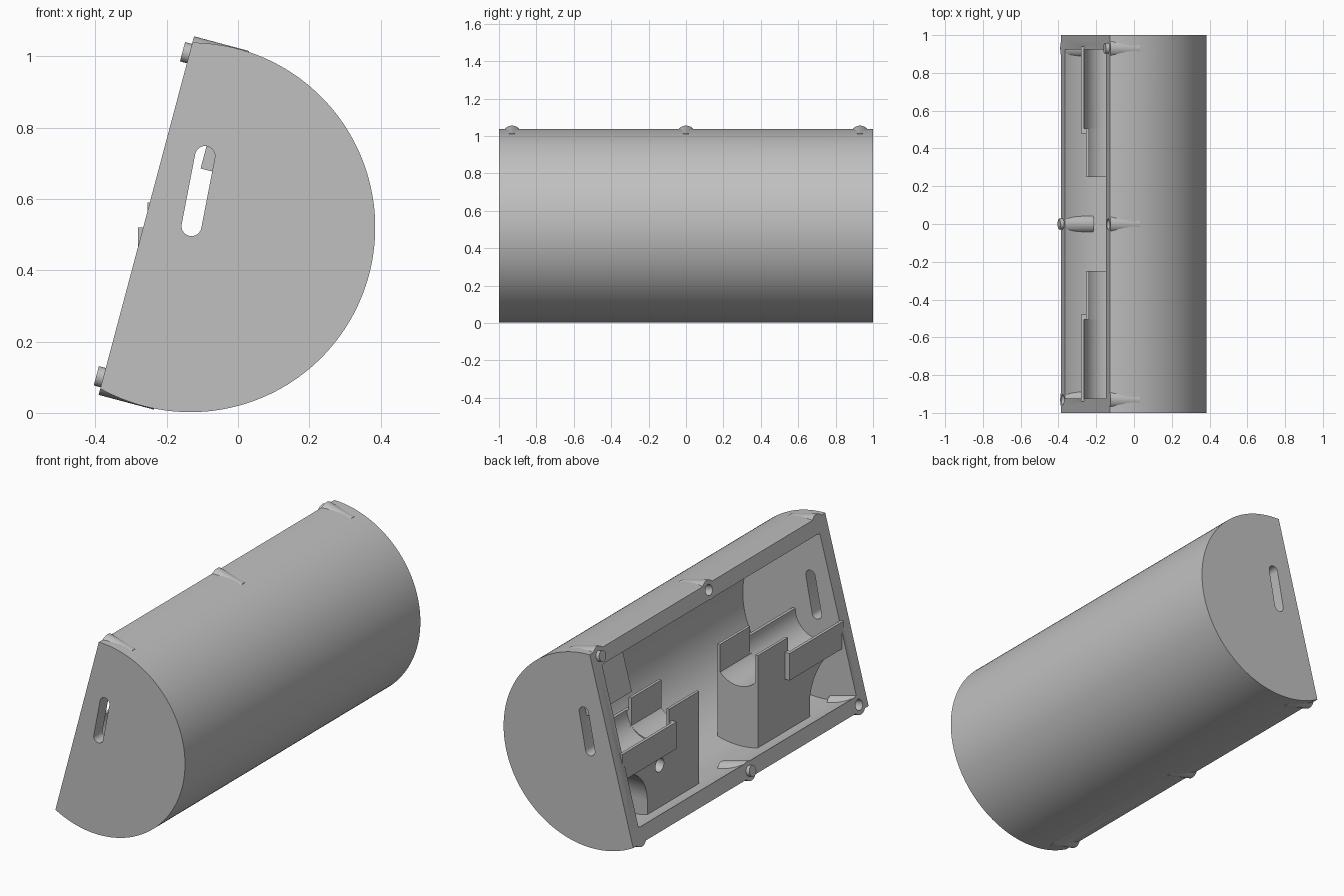
import bpy, bmesh, math
from mathutils import Matrix, Vector

cube = bpy.data.objects.get("Cube")
if cube:
    bpy.data.objects.remove(cube, do_unlink=True)

grey = bpy.data.materials.new("plain_grey")
grey.use_nodes = True
colour = (0.53, 0.53, 0.53, 1)
grey.diffuse_color = colour
grey.node_tree.nodes["Principled BSDF"].inputs["Base Color"].default_value = colour

# Leaning frame of the open face: x runs into the body, z up along the face
LEAN = Matrix.Translation((-0.257, 0, 0.553)) @ Matrix.Rotation(math.radians(14.9), 4, 'Y')
UPRIGHT = Matrix.Identity(4)
RADIUS, WALL, DEPTH = 0.518, 0.075, 0.128
AXIS_X = -0.133


def make(name, bm, frame):
    bmesh.ops.recalc_face_normals(bm, faces=bm.faces)
    bm.transform(frame)
    mesh = bpy.data.meshes.new(name)
    bm.to_mesh(mesh)
    bm.free()
    mesh.materials.append(grey)
    obj = bpy.data.objects.new(name, mesh)
    bpy.context.collection.objects.link(obj)
    return obj


def prism(name, outline, y0, y1, frame=UPRIGHT):
    """Extrude an (x, z) outline along y."""
    bm = bmesh.new()
    face = bm.faces.new([bm.verts.new((x, y0, z)) for x, z in outline])
    new = bmesh.ops.extrude_face_region(bm, geom=[face])["geom"]
    verts = [v for v in new if isinstance(v, bmesh.types.BMVert)]
    bmesh.ops.translate(bm, verts=verts, vec=(0, y1 - y0, 0))
    return make(name, bm, frame)


def rod(name, start, direction, length, radius, frame=UPRIGHT):
    bm = bmesh.new()
    bmesh.ops.create_cone(bm, cap_ends=True, segments=40, radius1=radius,
                          radius2=radius, depth=length)
    d = Vector(direction)
    place = Matrix.Translation(Vector(start) + d * length / 2)
    bm.transform(place @ d.to_track_quat('Z', 'Y').to_matrix().to_4x4())
    return make(name, bm, frame)


def arc(cx, cz, r, a0, a1, steps):
    return [(cx + r * math.cos(a0 + (a1 - a0) * i / steps),
             cz + r * math.sin(a0 + (a1 - a0) * i / steps)) for i in range(steps + 1)]


def box(x0, x1, z0, z1):
    return [(x0, z0), (x1, z0), (x1, z1), (x0, z1)]


def combine(target, tool, operation):
    mod = target.modifiers.new(operation, 'BOOLEAN')
    mod.operation, mod.solver, mod.object = operation, 'EXACT', tool
    graph = bpy.context.evaluated_depsgraph_get()
    mesh = bpy.data.meshes.new_from_object(target.evaluated_get(graph))
    target.modifiers.clear()
    target.data = mesh
    bpy.data.objects.remove(tool, do_unlink=True)


def join(target, tool):
    combine(target, tool, 'UNION')


def cut(target, tool):
    combine(target, tool, 'DIFFERENCE')


def segment(r, face_x):
    """Circle cut off by a flat face."""
    a = math.acos((face_x - DEPTH) / r)
    return arc(DEPTH, 0, r, -a, a, 110)


# Half-round housing, hollow and open on the flat face
housing = prism("housing", segment(RADIUS, 0), -1, 1, LEAN)
cut(housing, prism("cavity", segment(RADIUS - WALL, -0.05), -1 + WALL, 1 - WALL, LEAN))

# Long slot through both end walls
slot_frame = LEAN @ Matrix.Translation((0.123, 0, 0.104)) @ Matrix.Rotation(math.radians(-4), 4, 'Y')
slot_outline = arc(0, 0.1, 0.028, 0, math.pi, 16) + arc(0, -0.1, 0.028, math.pi, 2 * math.pi, 16)
cut(housing, prism("slot", slot_outline, -1.1, 1.1, slot_frame))

# Square block behind the hole in the curved wall
join(housing, prism("hole_block", [(0.113, 0.167), (0.42, 0.167), (0.42, 0.4), (0.113, 0.48)],
                    0.61, 0.95, LEAN))
cut(housing, rod("wall_hole", (0.267, 0.77, 0.1), (0, 0, 1), 0.5, 0.037, LEAN))

# Screw bosses around the rim
spots = [(y, u) for y in (-0.93, 0, 0.93) for u in (-0.47, 0.47)]
for y, u in spots:
    join(housing, rod("screw_boss", (0, y, u), (1, 0, 0), 0.16, 0.05, LEAN))
for y, u in spots:
    cut(housing, rod("screw_hole", (-0.02, y, u), (1, 0, 0), 0.15, 0.028, LEAN))


def side_outline(side, points):
    return [(side * y, z) for y, z in points]


# One stepped cradle at each end
for side, label in ((-1, "front"), (1, "back")):
    def span(a, b):
        return sorted((side * a, side * b))

    cradle = prism(label + "_cradle", box(AXIS_X - 0.12, AXIS_X + 0.12, 0.05, 0.59), *span(0.25, 0.94))
    cut(cradle, prism("step", box(AXIS_X - 0.3, AXIS_X + 0.3, 0.52, 0.7), *span(0.505, 1)))

    # Arched opening below the outer end
    arch = arc(0.9, 0.165, 0.21, math.pi / 2, math.pi, 24) + [(0.69, 0), (1.1, 0), (1.1, 0.375)]
    turn = Matrix.Rotation(math.pi / 2, 4, 'Z')
    cut(cradle, prism("arch", side_outline(side, arch), -0.5, 0.8, turn))

    # Wider side rails
    join(cradle, prism("rails", box(AXIS_X - 0.147, AXIS_X + 0.147, 0.375, 0.52), *span(0.48, 0.94)))

    # Narrow and wide round beds
    half = math.asin(0.105 / 0.145)
    narrow = arc(AXIS_X, 0.541, 0.145, 1.5 * math.pi - half, 1.5 * math.pi + half, 24)
    narrow += [(AXIS_X + 0.105, 0.8), (AXIS_X - 0.105, 0.8)]
    wide = arc(AXIS_X, 0.52, 0.131, math.pi, 2 * math.pi, 32)
    wide += [(AXIS_X + 0.131, 0.8), (AXIS_X - 0.131, 0.8)]
    cut(cradle, prism("narrow_bed", narrow, *span(0.2, 0.52)))
    cut(cradle, prism("wide_bed", wide, *span(0.505, 1)))

    # Cross hole for a fastener
    cut(cradle, rod("cross_hole", (-0.5, side * 0.585, 0.32), (1, 0, 0), 0.8, 0.036))
    join(housing, cradle)

bpy.ops.object.select_all(action='DESELECT')
housing.select_set(True)
bpy.context.view_layer.objects.active = housing
bpy.ops.object.shade_smooth_by_angle(angle=math.radians(25))
